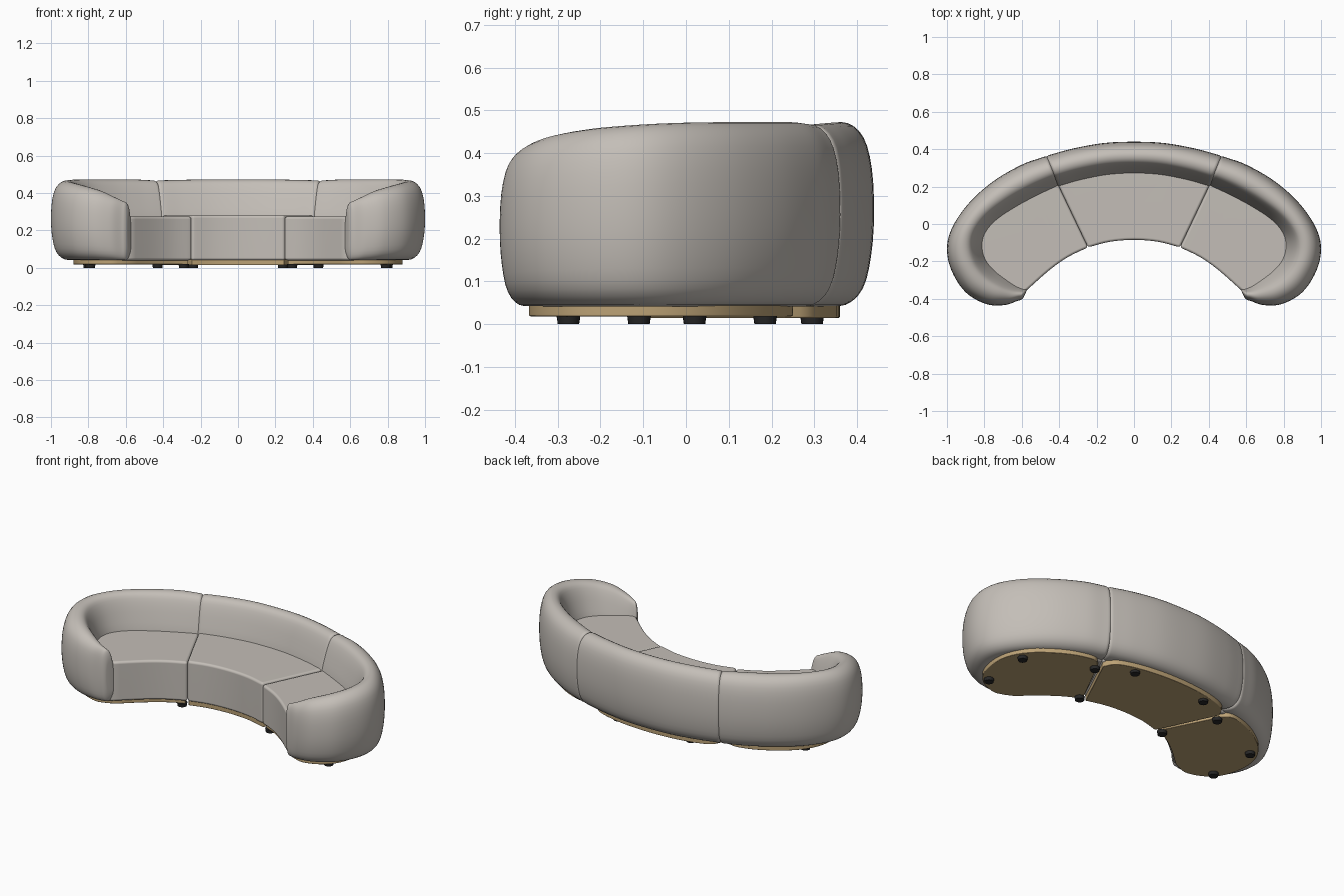
import bpy, bmesh, math
from mathutils import Vector

cube = bpy.data.objects.get("Cube")
if cube:
    bpy.data.objects.remove(cube)


def material(name, color, rough):
    m = bpy.data.materials.new(name)
    m.diffuse_color = (*color, 1)
    m.use_nodes = True
    bsdf = m.node_tree.nodes["Principled BSDF"]
    bsdf.inputs["Base Color"].default_value = (*color, 1)
    bsdf.inputs["Roughness"].default_value = rough
    return m


FABRIC = material("warm grey fabric", (0.55, 0.515, 0.475), 0.9)
WOOD = material("light wood", (0.50, 0.36, 0.18), 0.6)
BLACK = material("black rubber", (0.02, 0.02, 0.02), 0.5)


def spline(points, steps, closed=False):
    """Smooth curve through the points."""
    p = [Vector(q) for q in points]
    n = len(p)
    if not closed:
        p = [2 * p[0] - p[1]] + p + [2 * p[-1] - p[-2]]
    out = []
    for i in range(n if closed else n - 1):
        a, b, c, d = (p[(i + k) % len(p)] for k in range(4))
        for s in range(steps):
            t = s / steps
            out.append(0.5 * (2 * b + (c - a) * t + (2 * a - 5 * b + 4 * c - d) * t * t
                              + (3 * b - a - 3 * c + d) * t ** 3))
    return out if closed else out + [p[-2]]


def finish(name, bm, mat, angle=40):
    bmesh.ops.recalc_face_normals(bm, faces=bm.faces)
    mesh = bpy.data.meshes.new(name)
    bm.to_mesh(mesh)
    bm.free()
    mesh.materials.append(mat)
    ob = bpy.data.objects.new(name, mesh)
    bpy.context.collection.objects.link(ob)
    bpy.ops.object.select_all(action="DESELECT")
    ob.select_set(True)
    bpy.context.view_layer.objects.active = ob
    bpy.ops.object.shade_smooth_by_angle(angle=math.radians(angle))
    return ob


# Back cross-section: u runs from the inner (0) to the outer (1) edge, v is height
SECTION = spline([(0.3, 0.0), (0.62, 0.0), (0.85, 0.09), (0.96, 0.27), (1.0, 0.5), (0.97, 0.75),
                  (0.86, 0.92), (0.65, 1.0), (0.42, 0.985), (0.28, 0.89), (0.14, 0.71),
                  (0.02, 0.5), (0.0, 0.25), (0.07, 0.06)], 3, closed=True)
FLOOR = 0.045


def cap(end, before, depth, shrink):
    """Rings that round off an open end of a loft."""
    mid = sum(end, Vector()) / len(end)
    out = mid - sum(before, Vector()) / len(before)
    out.z = 0
    out.normalize()
    rings = []
    for k in range(1, 8):
        a = k / 7 * math.pi / 2
        f = 1 - shrink * (1 - math.cos(a))
        rings.append([mid + (p - mid) * f + out * depth * math.sin(a) for p in end])
    return rings


def bolster(name, rail, side, start, stop):
    """Padded back lofted between an inner and an outer rail, with rounded ends.
    Rail rows are outer x, outer y, inner x, inner y, top height."""
    rings = []
    for ox, oy, ix, iy, top in spline(rail, 6):
        rings.append([Vector((side * (ix + (ox - ix) * u), iy + (oy - iy) * u,
                              FLOOR + v * (top - FLOOR))) for u, v in SECTION])
    rings = cap(rings[0], rings[1], *start)[::-1] + rings + cap(rings[-1], rings[-2], *stop)
    bm = bmesh.new()
    verts = [[bm.verts.new(p) for p in ring] for ring in rings]
    n = len(SECTION)
    for a, b in zip(verts, verts[1:]):
        for i in range(n):
            bm.faces.new((a[i], a[(i + 1) % n], b[(i + 1) % n], b[i]))
    bm.faces.new(verts[0])
    bm.faces.new(verts[-1])
    return finish(name, bm, FABRIC, 60)


def slab(name, chains, side, z0, z1, bevel, mat):
    """Extruded plan outline with rounded edges."""
    bm = bmesh.new()
    outline = [p for c in chains for p in spline(c, 4)]
    face = bm.faces.new([bm.verts.new((side * p.x, p.y, z0)) for p in outline])
    for v in bmesh.ops.extrude_face_region(bm, geom=[face])["geom"]:
        if isinstance(v, bmesh.types.BMVert):
            v.co.z = z1
    ob = finish(name, bm, mat)
    mod = ob.modifiers.new("soft edges", "BEVEL")
    mod.width, mod.segments, mod.limit_method = bevel, 4, "ANGLE"
    mod.angle_limit = math.radians(40)
    ob.modifiers.new("shading", "WEIGHTED_NORMAL").keep_sharp = False


def mirrored(half):
    """Full left-to-right chain from a right-hand half starting on x = 0."""
    return [(-r[0], *r[1:]) for r in half[:0:-1]] + half


# Middle back section
half = [(0, 0.44, 0, 0.265, 0.47), (0.16, 0.433, 0.14, 0.257, 0.47),
        (0.32, 0.405, 0.28, 0.23, 0.468), (0.45, 0.37, 0.385, 0.2, 0.465)]
middle = [(-ox, oy, -ix, iy, z) for ox, oy, ix, iy, z in half[:0:-1]] + half
SEAM = (0.02, 0.1)
bolster("middle_back", middle, 1, SEAM, SEAM)

# Wrap-around backs that lower and curl in to form the arms
ARM = [(0.485, 0.358, 0.415, 0.195, 0.465), (0.60, 0.317, 0.51, 0.15, 0.47),
       (0.75, 0.23, 0.62, 0.092, 0.47), (0.88, 0.115, 0.73, 0.02, 0.47),
       (0.97, -0.015, 0.79, -0.05, 0.468), (1.0, -0.13, 0.805, -0.12, 0.463),
       (0.975, -0.25, 0.785, -0.19, 0.454), (0.90, -0.365, 0.735, -0.245, 0.437),
       (0.79, -0.428, 0.67, -0.29, 0.41), (0.69, -0.433, 0.62, -0.32, 0.375),
       (0.62, -0.41, 0.585, -0.337, 0.35)]

# Seat and base outlines
SEAT_FRONT = mirrored([(0, -0.085), (0.13, -0.095), (0.246, -0.125)])
SEAT_BACK = mirrored([(0, 0.33), (0.2, 0.31), (0.42, 0.24)])[::-1]
SIDE_BACK = [(0.42, 0.24), (0.6, 0.19), (0.8, 0.05), (0.88, -0.12), (0.8, -0.28), (0.64, -0.37)]
SIDE_FRONT = [(0.58, -0.36), (0.45, -0.245), (0.35, -0.175), (0.246, -0.125)]
slab("middle_seat", [SEAT_FRONT, SEAT_BACK], 1, 0.04, 0.28, 0.014, FABRIC)

BASE_FRONT = mirrored([(0, -0.075), (0.13, -0.085), (0.245, -0.115)])
BASE_BACK = mirrored([(0, 0.36), (0.2, 0.345), (0.36, 0.3), (0.41, 0.23)])[::-1]
BASE_SIDE = [(0.43, 0.21), (0.49, 0.25), (0.63, 0.21), (0.78, 0.11), (0.86, 0.0),
             (0.88, -0.12), (0.85, -0.25), (0.78, -0.33), (0.68, -0.367), (0.61, -0.35)]
BASE_SIDE_FRONT = [(0.57, -0.33), (0.45, -0.225), (0.35, -0.155), (0.265, -0.115)]
slab("middle_base", [BASE_FRONT, BASE_BACK], 1, 0.014, 0.055, 0.004, WOOD)

FEET = [(0.79, -0.275), (0.80, 0.02), (0.43, 0.185), (0.29, -0.11), (0.24, 0.295)]

for side, label in ((1, "left"), (-1, "right")):
    bolster(label + "_arm_back", ARM, side, SEAM, (0.022, 0.45))
    slab(label + "_seat", [SIDE_BACK, SIDE_FRONT], side, 0.04, 0.274, 0.014, FABRIC)
    slab(label + "_base", [BASE_SIDE, BASE_SIDE_FRONT], side, 0.018, 0.055, 0.004, WOOD)
    # Low round feet
    for i, (x, y) in enumerate(FEET):
        bm = bmesh.new()
        bmesh.ops.create_cone(bm, cap_ends=True, segments=20, radius1=0.025, radius2=0.028, depth=0.02)
        bmesh.ops.translate(bm, verts=bm.verts, vec=(side * x, y, 0.01))
        finish(f"{label}_foot_{i + 1}", bm, BLACK)
